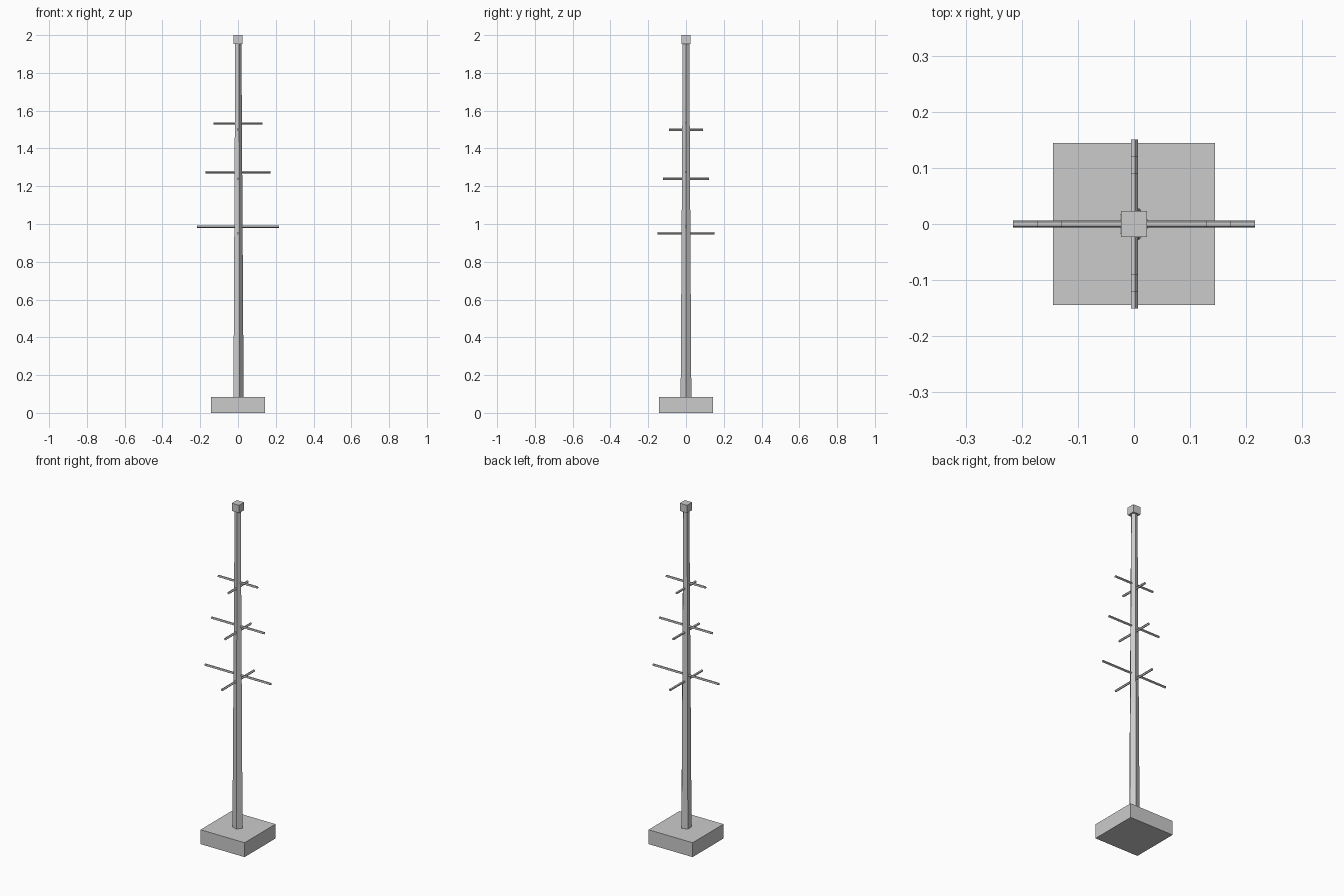
import bpy, bmesh
from math import cos, sin, pi
from mathutils import Matrix, Vector

if "Cube" in bpy.data.objects:
    bpy.data.objects.remove(bpy.data.objects["Cube"])


def finish(name, bm):
    bmesh.ops.recalc_face_normals(bm, faces=bm.faces)
    mesh = bpy.data.meshes.new(name)
    bm.to_mesh(mesh)
    bm.free()
    ob = bpy.data.objects.new(name, mesh)
    bpy.context.collection.objects.link(ob)


def box(name, size, centre):
    bm = bmesh.new()
    bmesh.ops.create_cube(bm, size=1)
    bmesh.ops.scale(bm, vec=size, verts=bm.verts)
    bmesh.ops.translate(bm, vec=centre, verts=bm.verts)
    finish(name, bm)


def prism(name, r0, r1, a, b, rot, sides=5):
    # five-sided rod along local z from a to b, first corner on +x
    bm = bmesh.new()
    rings = [[bm.verts.new((r * cos(2 * pi * i / sides), r * sin(2 * pi * i / sides), z))
              for i in range(sides)] for r, z in ((r0, a), (r1, b))]
    for i in range(sides):
        j = (i + 1) % sides
        bm.faces.new((rings[0][i], rings[0][j], rings[1][j], rings[1][i]))
    bm.faces.new(rings[0])
    bm.faces.new(rings[1])
    bm.transform(rot)
    finish(name, bm)


# square foot, tapered pole and cap
box("base", (0.288, 0.288, 0.085), (0, 0, 0.0425))
prism("pole", 0.0300, 0.0180, 0.06, 1.98, Matrix.Identity(4))
box("cap", (0.047, 0.047, 0.046), (0, 0, 1.977))

# crossed rungs: (height of x rung, half x length, height of y rung, half y length)
for n, (zx, hx, zy, hy) in enumerate([(0.986, 0.216, 0.951, 0.151),
                                      (1.275, 0.172, 1.24, 0.121),
                                      (1.533, 0.129, 1.50, 0.09)], 1):
    prism(f"side_rung_{n}", 0.0067, 0.0067, -hx, hx,
          Matrix.Translation(Vector((0, 0, zx))) @ Matrix.Rotation(pi / 2, 4, 'Y'))
    prism(f"front_rung_{n}", 0.0067, 0.0067, -hy, hy,
          Matrix.Translation(Vector((0, 0, zy))) @ Matrix.Rotation(pi / 2, 4, 'X'))
